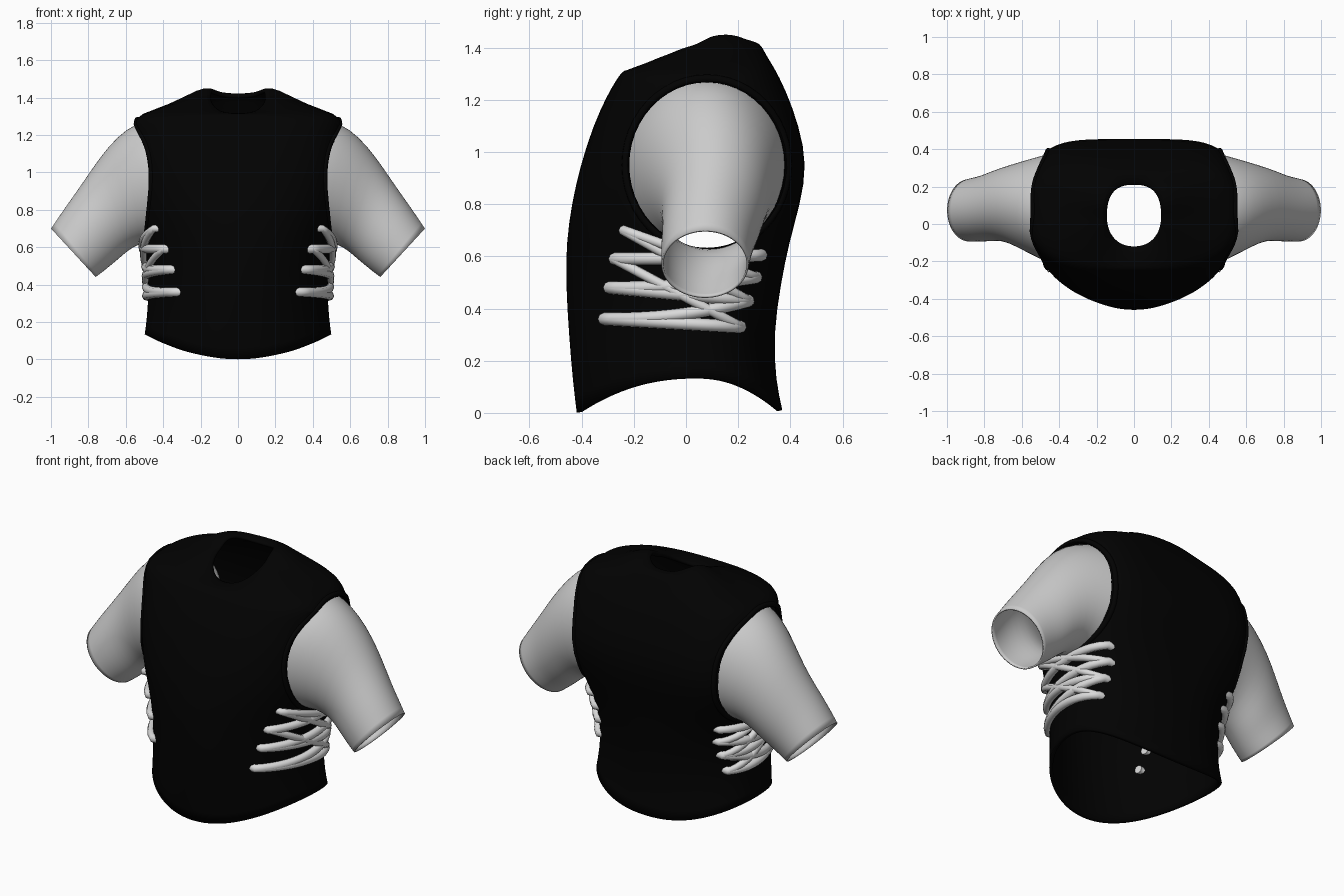
import bpy, bmesh, math
from mathutils import Vector
from mathutils.bvhtree import BVHTree

if "Cube" in bpy.data.objects:
    bpy.data.objects.remove(bpy.data.objects["Cube"])


def material(name, rgb):
    m = bpy.data.materials.new(name)
    m.diffuse_color = (*rgb, 1)
    m.use_nodes = True
    m.node_tree.nodes["Principled BSDF"].inputs["Base Color"].default_value = m.diffuse_color
    return m


BLACK = material("black_leather", (0.0006, 0.0006, 0.0006))
CLOTH = material("pale_cloth", (0.6, 0.6, 0.6))
LACE = material("white_lace", (0.7, 0.7, 0.7))


def loft(name, rings, mat):
    """Bridge closed rings of points into an open tube."""
    bm = bmesh.new()
    rows = [[bm.verts.new(p) for p in r] for r in rings]
    n = len(rows[0])
    for a, b in zip(rows, rows[1:]):
        for i in range(n):
            j = (i + 1) % n
            bm.faces.new((a[i], a[j], b[j], b[i]))
    bmesh.ops.recalc_face_normals(bm, faces=bm.faces)
    me = bpy.data.meshes.new(name)
    bm.to_mesh(me)
    bm.free()
    me.materials.append(mat)
    ob = bpy.data.objects.new(name, me)
    bpy.context.collection.objects.link(ob)
    return ob


def smooth(ob, angle=40):
    bpy.ops.object.select_all(action='DESELECT')
    bpy.context.view_layer.objects.active = ob
    ob.select_set(True)
    bpy.ops.object.shade_smooth_by_angle(angle=math.radians(angle))


def tube(name, pts, radius, mat, cyclic=False):
    """Round cord through the given points."""
    cu = bpy.data.curves.new(name, 'CURVE')
    cu.dimensions = '3D'
    cu.bevel_depth = radius
    cu.bevel_resolution = 2
    cu.use_fill_caps = True
    sp = cu.splines.new('POLY')
    sp.points.add(len(pts) - 1)
    for q, p in zip(sp.points, pts):
        q.co = (*p, 1)
    sp.use_cyclic_u = cyclic
    cu.materials.append(mat)
    ob = bpy.data.objects.new(name, cu)
    bpy.context.collection.objects.link(ob)
    return ob


# Vest: z front, z back, z side, half width, y front, y back, front and back roundness
SECTIONS = [
    (0.00, 0.01, 0.135, .500, -.420, .370, 2.0, 2.2),
    (0.12, 0.12, 0.220, .488, -.435, .345, 2.0, 2.2),
    (0.30, 0.30, 0.340, .480, -.450, .335, 1.95, 2.2),
    (0.50, 0.50, 0.500, .482, -.462, .365, 1.95, 2.4),
    (0.65, 0.65, 0.640, .505, -.460, .395, 2.05, 3.0),
    (0.80, 0.80, 0.780, .535, -.440, .438, 2.3, 3.8),
    (0.95, 0.95, 0.920, .545, -.405, .465, 2.5, 4.5),
    (1.10, 1.10, 1.050, .545, -.357, .434, 2.7, 4.5),
    (1.22, 1.24, 1.170, .553, -.302, .382, 2.7, 4.2),
    (1.28, 1.33, 1.260, .565, -.265, .335, 2.7, 3.4),
    (1.303, 1.37, 1.310, .530, -.248, .308, 2.6, 2.7),
    (1.312, 1.405, 1.355, .385, -.238, .292, 2.5, 2.3),
    (1.316, 1.425, 1.412, .220, -.215, .270, 2.4, 2.4),
    (1.318, 1.42, 1.415, .160, -.145, .225, 2.4, 2.6),
    (1.305, 1.41, 1.395, .145, -.120, .210, 2.2, 2.6),
]


def vest_ring(s, n=48):
    zf, zb, zs, a, yf, yb, nf, nb = s
    yc, pts = 0.04, []
    collar = a < 0.3
    for i in range(n):
        t = 2 * math.pi * i / n
        c, sn = math.cos(t), math.sin(t)
        e = 2 / (nb if sn > 0 else nf)
        u = abs(sn) ** e
        x = math.copysign(a * abs(c) ** e, c)
        y = yc + u * ((yb if sn > 0 else yf) - yc)
        z = zs + ((zb if sn > 0 else zf) - zs) * u ** (1.3 if collar else 2.2)
        # Collar rises at its rear corners
        if collar and sn > 0:
            z += 0.14 * u * (1 - u)
        pts.append((x, y, z))
    return pts


vest = loft("vest", [vest_ring(s) for s in SECTIONS], BLACK)
sub = vest.modifiers.new("smooth", 'SUBSURF')
sub.levels = sub.render_levels = 1
bpy.context.view_layer.update()
surface = BVHTree.FromObject(vest, bpy.context.evaluated_depsgraph_get())


def side_x(y, z):
    """Half width of the vest at a point on its side."""
    hit = surface.ray_cast(Vector((2, y, z)), Vector((-1, 0, 0)))[0]
    return hit.x if hit else 0.45


sol = vest.modifiers.new("thickness", 'SOLIDIFY')
sol.thickness = 0.02
sol.offset = -1

# Armholes cut through both sides
AY, AZ, RY, RZ = 0.08, 0.95, 0.30, 0.32


def armhole(k, grow=0.0):
    t = 2 * math.pi * k / 48
    return AY + (RY + grow) * math.cos(t), AZ + (RZ + grow) * math.sin(t)


for side, tag in ((1, "right"), (-1, "left")):
    cut = loft("armhole_cutter_" + tag,
               [[(side * x, *armhole(k)) for k in range(48)] for x in (0.3, 0.8)], BLACK)
    bm = bmesh.new()
    bm.from_mesh(cut.data)
    bmesh.ops.holes_fill(bm, edges=bm.edges[:])
    bmesh.ops.recalc_face_normals(bm, faces=bm.faces)
    bm.to_mesh(cut.data)
    bm.free()
    cut.hide_render = True
    cut.hide_viewport = True
    mod = vest.modifiers.new("armhole", 'BOOLEAN')
    mod.operation = 'DIFFERENCE'
    mod.solver = 'EXACT'
    mod.object = cut

    # Raised edge around the armhole
    rim = [armhole(k, 0.012) for k in range(48)]
    tube("armhole_trim_" + tag, [(side * (side_x(y, z) - 0.006), y, z) for y, z in rim],
         0.015, BLACK, True)
smooth(vest)

# Sleeves: upper x, z, lower x, z, centre y, half depth, inward tuck of front and back
SLEEVE = [
    (.455, 1.288, .430, .612, .080, .316, .06),
    (.550, 1.262, .465, .620, .083, .296, .06),
    (.645, 1.195, .525, .620, .095, .250, .02),
    (.740, 1.080, .590, .580, .108, .207, 0),
    (.820, 0.960, .640, .535, .102, .190, 0),
    (.905, 0.840, .695, .490, .083, .178, 0),
    (.962, 0.758, .735, .458, .077, .172, 0),
    (1.00, 0.700, .760, .440, .073, .168, 0),
]


def sleeve_ring(s, side, n=32):
    ux, uz, lx, lz, yc, r, tuck = s
    pts = []
    for i in range(n):
        t = 2 * math.pi * i / n
        k = 0.5 + 0.5 * math.sin(t)
        x = lx + (ux - lx) * k - tuck * math.cos(t) ** 2
        pts.append((side * x, yc + r * math.cos(t), lz + (uz - lz) * k))
    return pts


# Laces: eyelets as y, z up the front and back edges of the side panel
FRONT = [(-.315, .36), (-.295, .48), (-.275, .59), (-.24, .70)]
BACK = [(.21, .33), (.24, .43), (.27, .52), (.29, .605)]
STRANDS = [(0, 0), (1, 1), (2, 3), (2, 0), (3, 1), (0, 1), (1, 2), (3, 2)]


def strand(f, b, side, lift):
    (y0, z0), (y1, z1) = FRONT[f], BACK[b]
    bend = 2.2 if b > f else 1.0
    pts = []
    for i in range(17):
        t = i / 16
        y, z = y0 + (y1 - y0) * t, z0 + (z1 - z0) * t ** bend
        pts.append((side * (side_x(y, z) + lift), y, z))
    # Tuck both ends through the eyelets
    ends = [(p[0] - side * 0.05, p[1] * 0.97, p[2]) for p in (pts[0], pts[-1])]
    return [ends[0]] + pts + [ends[1]]


for side, tag in ((1, "right"), (-1, "left")):
    sl = loft("sleeve_" + tag, [sleeve_ring(s, side) for s in SLEEVE], CLOTH)
    m = sl.modifiers.new("smooth", 'SUBSURF')
    m.levels = m.render_levels = 1
    m = sl.modifiers.new("thickness", 'SOLIDIFY')
    m.thickness = 0.008
    m.offset = -1
    smooth(sl)
    for f, b in STRANDS:
        flat = abs(f - b) < 2 and f < 3
        tube(f"lace_{tag}_{f}_{b}", strand(f, b, side, 0.010 if flat else 0.014),
             0.024 if flat else 0.02, LACE)
